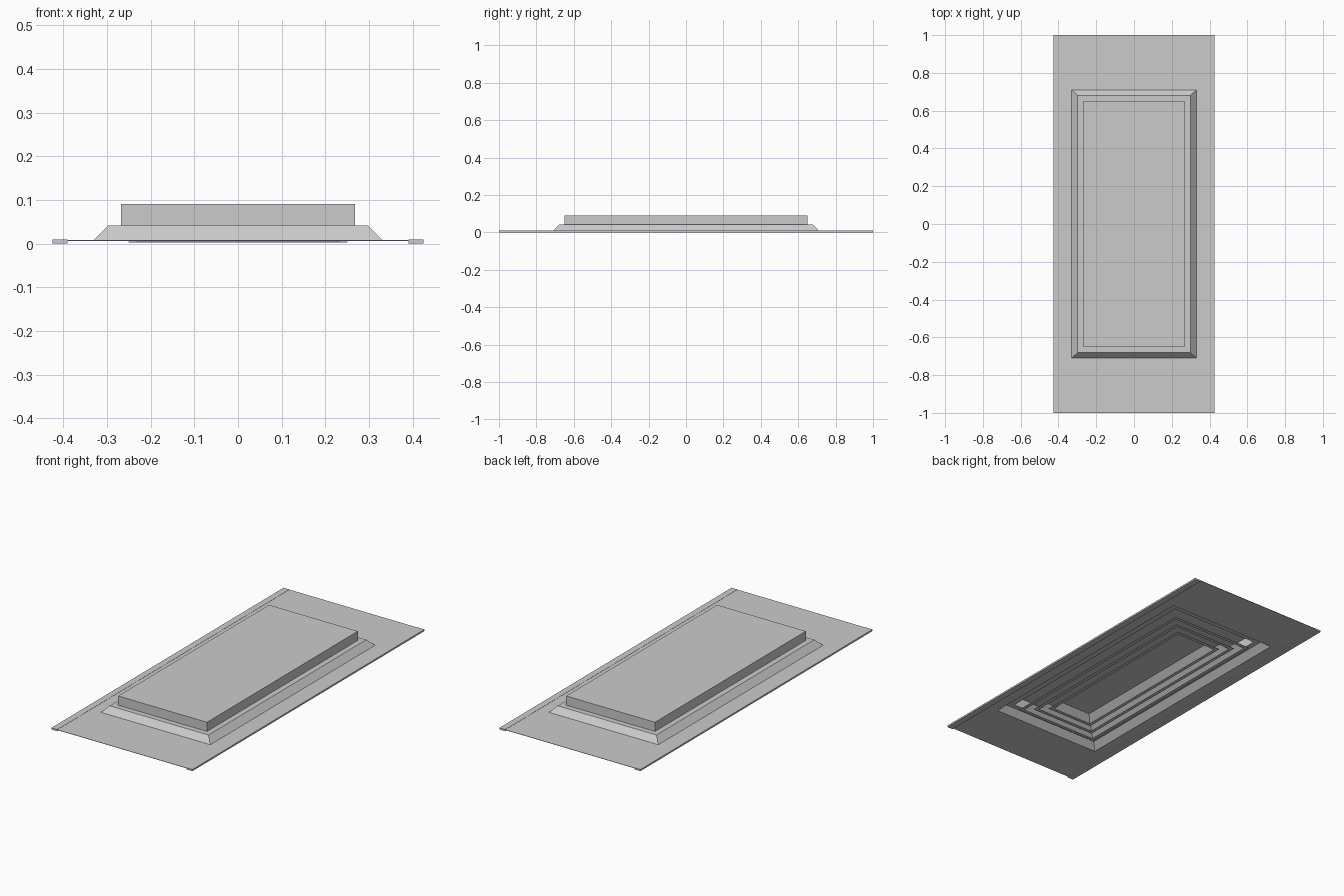
import bpy, bmesh

if "Cube" in bpy.data.objects:
    bpy.data.objects.remove(bpy.data.objects["Cube"])


def loft(name, rings, cap=False, thickness=0.002):
    """Thin sheet through nested rectangles given as (half_x, half_y, z), outside to inside."""
    bm = bmesh.new()
    loops = []
    for hx, hy, z in rings:
        loops.append([bm.verts.new((sx * hx, sy * hy, z))
                      for sx, sy in ((-1, -1), (1, -1), (1, 1), (-1, 1))])
    for a, b in zip(loops, loops[1:]):
        for i in range(4):
            j = (i + 1) % 4
            bm.faces.new((a[i], a[j], b[j], b[i]))
    if cap:
        bm.faces.new(loops[-1])
    mesh = bpy.data.meshes.new(name)
    bm.to_mesh(mesh)
    bm.free()
    obj = bpy.data.objects.new(name, mesh)
    bpy.context.collection.objects.link(obj)
    mod = obj.modifiers.new("sheet_thickness", 'SOLIDIFY')
    mod.thickness = thickness
    mod.offset = -1
    mod.use_even_offset = True
    return obj


def box(name, x0, x1, hy, z0, z1):
    bpy.ops.mesh.primitive_cube_add(size=1, location=((x0 + x1) / 2, 0, (z0 + z1) / 2))
    obj = bpy.context.object
    obj.name = name
    obj.scale = (x1 - x0, 2 * hy, z1 - z0)
    return obj


# Ceiling plate with its opening, sloped collar and hollow upper box
loft("panel_housing", [
    (0.425, 1.0, 0.008),
    (0.33, 0.71, 0.008),
    (0.298, 0.68, 0.041),
    (0.268, 0.65, 0.041),
    (0.268, 0.65, 0.091),
], cap=True)

# Edge rails along both long sides
for side, (x0, x1) in (("left", (-0.425, -0.39)), ("right", (0.39, 0.425))):
    box(side + "_edge_rail", x0, x1, 1.0, 0.0, 0.009)

# Nested louvre frames: flat lip, then a slope rising inwards
for n, hx in enumerate((0.25, 0.195, 0.14)):
    last = n == 2
    hy = hx + 0.38
    loft("louvre_frame_%d" % (n + 1), [
        (hx, hy, 0.005),
        (hx - 0.018, hy - 0.018, 0.005),
        (hx - 0.05, hy - 0.05, 0.037),
    ], cap=last)
